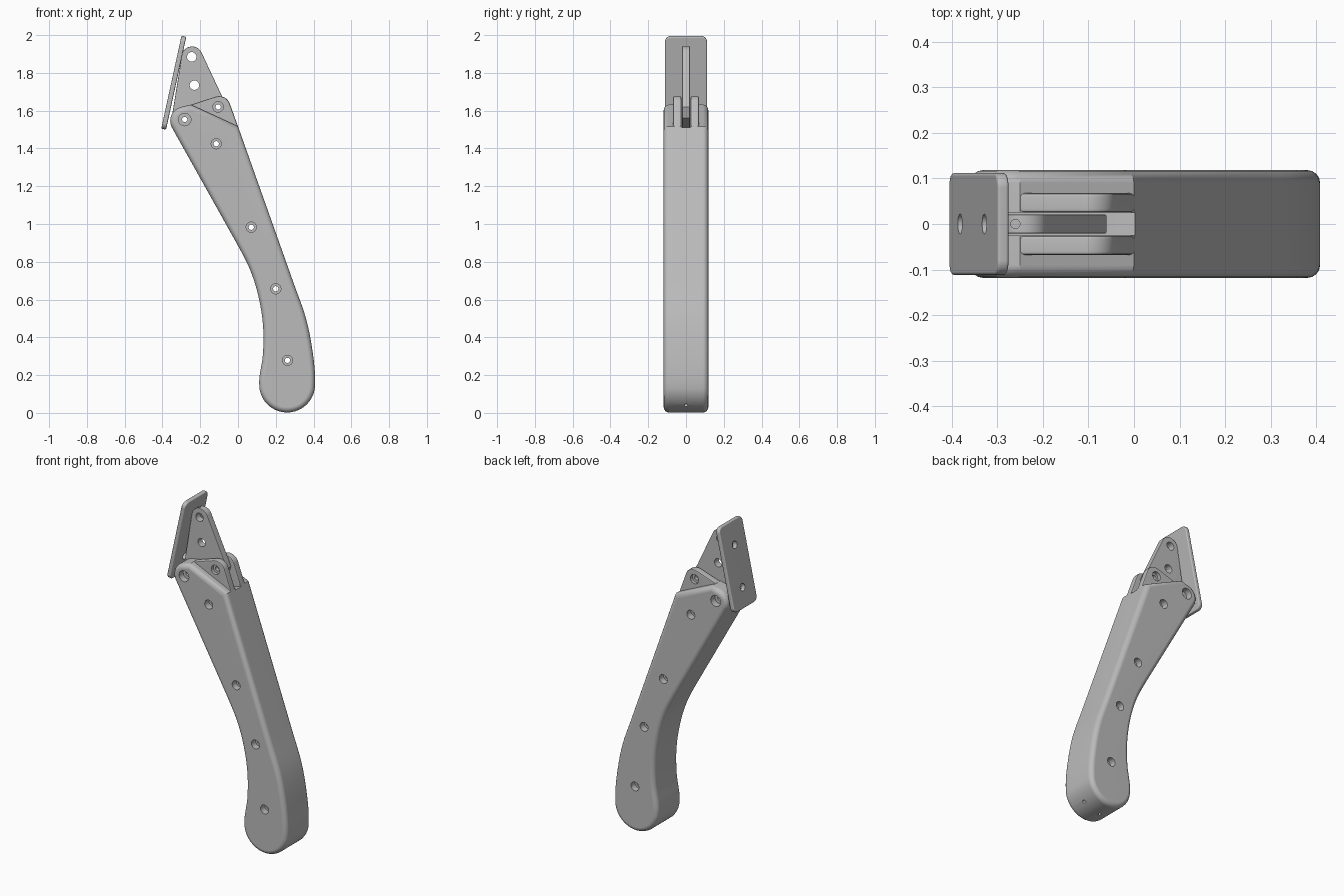
import bpy, bmesh, math
from mathutils import Vector, Matrix

cube = bpy.data.objects.get("Cube")
if cube:
    bpy.data.objects.remove(cube, do_unlink=True)

grey = bpy.data.materials.new("plain grey")
grey.use_nodes = True
colour = (0.5, 0.5, 0.5, 1)
grey.diffuse_color = colour
grey.node_tree.nodes["Principled BSDF"].inputs["Base Color"].default_value = colour


def arc(cx, cz, r, start, end, n):
    """Points on an arc in the x-z plane, angles in degrees."""
    angles = [math.radians(start + (end - start) * i / n) for i in range(n + 1)]
    return [(cx + r * math.cos(a), cz + r * math.sin(a)) for a in angles]


def spline(pts, n=5):
    """Smooth path through the points, dropping the first and last guides."""
    out = []
    for p0, p1, p2, p3 in zip(pts, pts[1:], pts[2:], pts[3:]):
        p0, p1, p2, p3 = map(Vector, (p0, p1, p2, p3))
        for i in range(n):
            t = i / n
            q = (2 * p1 + (p2 - p0) * t + (2 * p0 - 5 * p1 + 4 * p2 - p3) * t * t
                 + (3 * p1 - p0 - 3 * p2 + p3) * t ** 3) / 2
            out.append(tuple(q))
    return out + [pts[-2]]


def prism(name, profile, y0, y1, bevel=0, segments=4):
    """Extrude an x-z profile along y and round its two rims."""
    bm = bmesh.new()
    face = bm.faces.new([bm.verts.new((x, y0, z)) for x, z in profile])
    new = bmesh.ops.extrude_face_region(bm, geom=[face])["geom"]
    moved = [v for v in new if isinstance(v, bmesh.types.BMVert)]
    bmesh.ops.translate(bm, verts=moved, vec=(0, y1 - y0, 0))
    bmesh.ops.recalc_face_normals(bm, faces=bm.faces)
    if bevel:
        rims = [e for e in bm.edges if abs(e.verts[0].co.y - e.verts[1].co.y) < 1e-6]
        bmesh.ops.bevel(bm, geom=rims, offset=bevel, segments=segments,
                        profile=0.5, affect='EDGES', clamp_overlap=True)
    mesh = bpy.data.meshes.new(name)
    bm.to_mesh(mesh)
    bm.free()
    mesh.materials.append(grey)
    obj = bpy.data.objects.new(name, mesh)
    bpy.context.collection.objects.link(obj)
    return obj


def drill(name, centre, axis, r, depth):
    """Cylinder cutter centred on a point along an axis."""
    bm = bmesh.new()
    turn = Vector(axis).to_track_quat('Z', 'Y').to_matrix().to_4x4()
    bmesh.ops.create_cone(bm, cap_ends=True, segments=24, radius1=r, radius2=r,
                          depth=depth, matrix=Matrix.Translation(centre) @ turn)
    mesh = bpy.data.meshes.new(name)
    bm.to_mesh(mesh)
    bm.free()
    obj = bpy.data.objects.new(name, mesh)
    bpy.context.collection.objects.link(obj)
    obj.hide_render = True
    return obj


def activate(obj):
    bpy.ops.object.select_all(action='DESELECT')
    obj.select_set(True)
    bpy.context.view_layer.objects.active = obj


def cut(obj, cutters):
    activate(obj)
    for c in cutters:
        mod = obj.modifiers.new("cut", 'BOOLEAN')
        mod.operation, mod.solver, mod.object = 'DIFFERENCE', 'EXACT', c
        bpy.ops.object.modifier_apply(modifier=mod.name)


def finish(obj):
    activate(obj)
    bpy.ops.object.shade_smooth_by_angle(angle=math.radians(32))
    mod = obj.modifiers.new("clean normals", 'WEIGHTED_NORMAL')
    mod.keep_sharp = True


# Handle: curved grip with a sloping shoulder at the top
back_edge = spline([(.2, .96), (.29, .70), (.36, .5), (.397, .31), (.408, .16), (.39, .05)])
butt = arc(.26, .15, .148, 0, -180, 20)[1:-1]
inner_edge = spline([(.14, .05), (.112, .16), (.132, .31), (.132, .47), (.106, .626),
                     (.063, .76), (0, .885), (-.06, .99)])
nose = arc(-.283, 1.546, .076, 205, 108, 8)
grip = [(0, 1.517)] + back_edge + butt + inner_edge + nose + [(-.25, 1.632)]
handle = prism("handle", grip, -.118, .118, .028)

# Pair of ears that hold the tang
ear_shape = ([(-.29, 1.5), (-.29, 1.618)] + arc(-.1, 1.617, .06, 107, 22, 6)
             + [(0, 1.517), (0, 1.48)])
ears = [prism(side + "_ear", ear_shape, a, b, .008, 2)
        for side, a, b in (("front", -.068, -.025), ("back", .025, .068))]

# Tang: thin rounded triangle between the ears
tang_shape = ([(-.35, 1.57)] + arc(-.243, 1.885, .055, 166, 25, 12)
              + [(-.085, 1.677), (-.06, 1.62), (-.08, 1.56)]
              + arc(-.28, 1.55, .06, 290, 205, 6))
tang = prism("tang", tang_shape, -.021, .021, .004, 2)

# Backing plate: rounded rectangle, laid along the slanted side of the tang
corners = []
for cx, cz, a in ((.08, .22, 0), (-.08, .22, 90), (-.08, -.22, 180), (.08, -.22, 270)):
    corners += arc(cx, cz, .032, a, a + 90, 6)
plate = prism("backing_plate", corners, -.013, .013, .007, 3)
along = Vector((.108, 0, .495)).normalized()
normal = Vector((along.z, 0, -along.x))
side = along.cross(normal)
frame = Matrix((side, normal, along)).transposed().to_4x4()
plate.data.transform(Matrix.Translation((-.34, 0, 1.748)) @ frame)

# Slot through the top of the handle
slot = prism("slot_cutter", [(-.5, 1.47), (-.2, 1.47), (.1, 1.53), (.1, 1.8), (-.5, 1.8)],
             -.025, .025)
cut(handle, [slot])

# Rivet holes with wider recesses on both faces
cutters = [slot]
rivets = [(-.282, 1.553, .033), (-.115, 1.425, .027), (.07, .983, .027),
          (.2, .657, .027), (.262, .278, .027)]
for x, z, r in rivets:
    through = drill("rivet_cutter", (x, 0, z), (0, 1, 0), .014, .5)
    wells = [drill("well_cutter", (x, s * .118, z), (0, 1, 0), r, .08) for s in (-1, 1)]
    cut(handle, [through] + wells)
    cutters += [through] + wells
    if z > 1.5:
        cut(tang, [through])
        for ear in ears:
            cut(ear, [through])

# Upper pin through the ears and tang
pin = drill("pin_cutter", (-.105, 0, 1.62), (0, 1, 0), .014, .5)
cut(tang, [pin])
cutters.append(pin)
for ear, s in zip(ears, (-1, 1)):
    well = drill("well_cutter", (-.105, s * .068, 1.62), (0, 1, 0), .028, .04)
    cut(ear, [pin, well])
    cutters.append(well)

# Tang holes, plus a small one drilled down from its tip
tang_holes = [drill("hole_cutter", (x, 0, z), (0, 1, 0), .025, .2)
              for x, z in ((-.245, 1.885), (-.231, 1.735))]
tang_holes.append(drill("tip_cutter", (-.26, 0, 1.94), (0, 0, 1), .01, .04))
cut(tang, tang_holes)

# Two holes in the backing plate
plate_holes = [drill("hole_cutter", Vector((-.34, 0, 1.748)) + along * t, normal, .022, .05)
               for t in (-.135, .115)]
cut(plate, plate_holes)

# Two small holes in the butt
butt_holes = []
for a in (-48, -95):
    d = Vector((math.cos(math.radians(a)), 0, math.sin(math.radians(a))))
    butt_holes.append(drill("butt_cutter", Vector((.26, 0, .15)) + d * .15, d, .01, .08))
cut(handle, butt_holes)

for c in cutters + tang_holes + plate_holes + butt_holes:
    bpy.data.objects.remove(c, do_unlink=True)
for part in [handle, tang, plate] + ears:
    finish(part)
